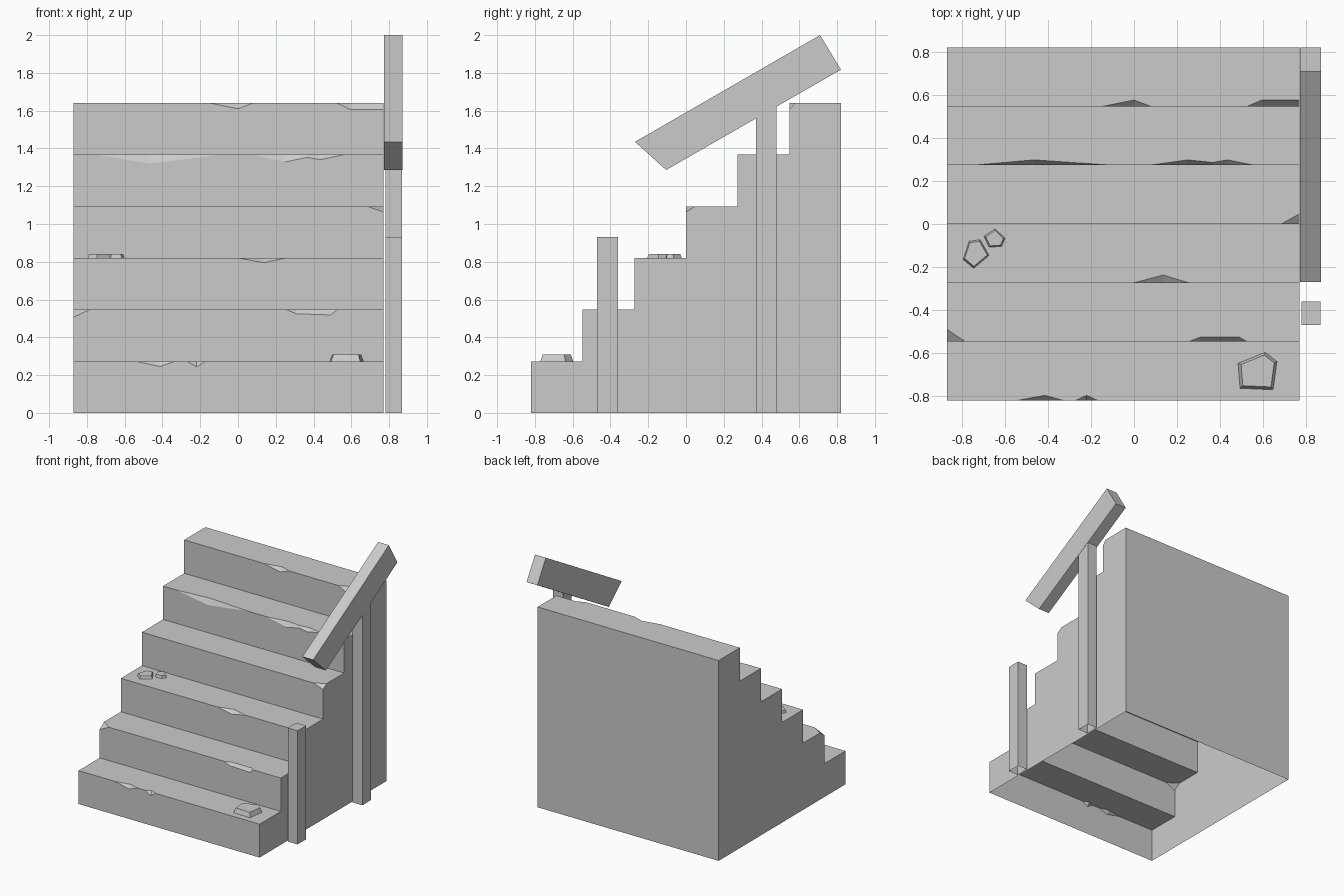
import bpy, bmesh

if "Cube" in bpy.data.objects:
    bpy.data.objects.remove(bpy.data.objects["Cube"])

XL, XR, HALF, N = -0.87, 0.77, 0.82, 6
RISE = 2 * HALF / N


def make_object(name, faces):
    """Build a welded object from a list of polygons given as coordinates."""
    bm = bmesh.new()
    for pts in faces:
        clean = [p for i, p in enumerate(pts)
                 if max(abs(a - b) for a, b in zip(p, pts[i - 1])) > 1e-6]
        bm.faces.new([bm.verts.new(p) for p in clean])
    bmesh.ops.remove_doubles(bm, verts=bm.verts, dist=1e-5)
    bmesh.ops.recalc_face_normals(bm, faces=bm.faces)
    me = bpy.data.meshes.new(name)
    bm.to_mesh(me)
    bm.free()
    ob = bpy.data.objects.new(name, me)
    bpy.context.collection.objects.link(ob)
    return ob


def loft(lower, upper):
    """Quads joining two matching loops."""
    n = len(lower)
    return [[lower[i], lower[(i + 1) % n], upper[(i + 1) % n], upper[i]] for i in range(n)]


# Chips along each nosing: (x, depth into tread, depth down riser)
CHIPS = [
    [[(-.54, 0, 0), (-.415, .023, .028), (-.33, 0, 0)],
     [(-.27, 0, 0), (-.22, .023, .03), (-.17, 0, 0)]],
    [[(XL, .057, .04), (-.785, 0, 0)],
     [(.255, 0, 0), (.31, .021, .022), (.49, .021, .028), (.525, 0, 0)]],
    [[(0, 0, 0), (.135, .036, .025), (.255, 0, 0)]],
    [[(.685, 0, 0), (XR, .048, .03)]],
    [[(-.75, 0, 0), (-.465, .025, .047), (-.10, 0, 0)],
     [(.07, 0, 0), (.25, .025, .038), (.365, .013, .014), (.435, .025, .026), (.56, 0, 0)]],
    [[(-.15, 0, 0), (0, .03, .03), (.08, 0, 0)],
     [(.525, 0, 0), (.595, .03, .035), (XR, .03, .035)]],
]

# Stairs: hollow shell, open underneath
faces = []
sides = {XL: [], XR: []}
for k, chips in enumerate(CHIPS):
    y, z = -HALF + k * RISE, (k + 1) * RISE
    edge = [p for c in chips for p in c]
    if edge[0][0] > XL:
        edge.insert(0, (XL, 0, 0))
    if edge[-1][0] < XR:
        edge.append((XR, 0, 0))
    top = [(x, y + dy, z) for x, dy, dz in edge]
    front = [(x, y, z - dz) for x, dy, dz in edge]
    faces.append(top + [(XR, y + RISE, z), (XL, y + RISE, z)])
    faces.append([(XL, y, z - RISE), (XR, y, z - RISE)] + front[::-1])
    for i in range(len(edge) - 1):
        if edge[i][1] or edge[i + 1][1]:
            faces.append([front[i], front[i + 1], top[i + 1], top[i]])
    for x, i in ((XL, 0), (XR, -1)):
        sides[x] += [(x, y, z - RISE), front[i], top[i]]
for x, pts in sides.items():
    faces.append(pts + [(x, HALF, 2 * HALF), (x, HALF, 0)])
faces.append([(XL, HALF, 0), (XR, HALF, 0), (XR, HALF, 2 * HALF), (XL, HALF, 2 * HALF)])
make_object("stairs", faces)


# Handrail posts, open at the bottom
def post(name, y0, y1, z0, z1):
    a, b = .78, .868
    low = [(a, y0, 0), (b, y0, 0), (b, y1, 0), (a, y1, 0)]
    high = [(a, y0, z0), (b, y0, z0), (b, y1, z1), (a, y1, z1)]
    make_object(name, loft(low, high) + [high])


post("broken_post", -.47, -.36, .93, .93)
post("rail_post", .37, .48, 1.562, 1.625)

# Broken sloping handrail
profile = [(-.27, 1.435), (-.105, 1.286), (.82, 1.817), (.71, 2.0)]
left = [(.772, y, z) for y, z in profile]
right = [(.87, y, z) for y, z in profile]
make_object("handrail", loft(left, right) + [left, right])


# Loose rubble: tapered pentagons resting on the treads
def rubble(name, outline, z, h, s):
    cx = sum(p[0] for p in outline) / 5
    cy = sum(p[1] for p in outline) / 5
    low = [(x, y, z) for x, y in outline]
    high = [(cx + (x - cx) * s, cy + (y - cy) * s, z + h) for x, y in outline]
    make_object(name, loft(low, high) + [high])


rubble("rubble_large", [(.484, -.648), (.61, -.597), (.665, -.639), (.647, -.771), (.493, -.764)],
       RISE, .037, .85)
rubble("rubble_medium", [(-.767, -.08), (-.716, -.073), (-.674, -.146), (-.746, -.206), (-.795, -.164)],
       3 * RISE, .021, .87)
rubble("rubble_small", [(-.698, -.057), (-.646, -.022), (-.60, -.067), (-.616, -.104), (-.674, -.108)],
       3 * RISE, .021, .83)
